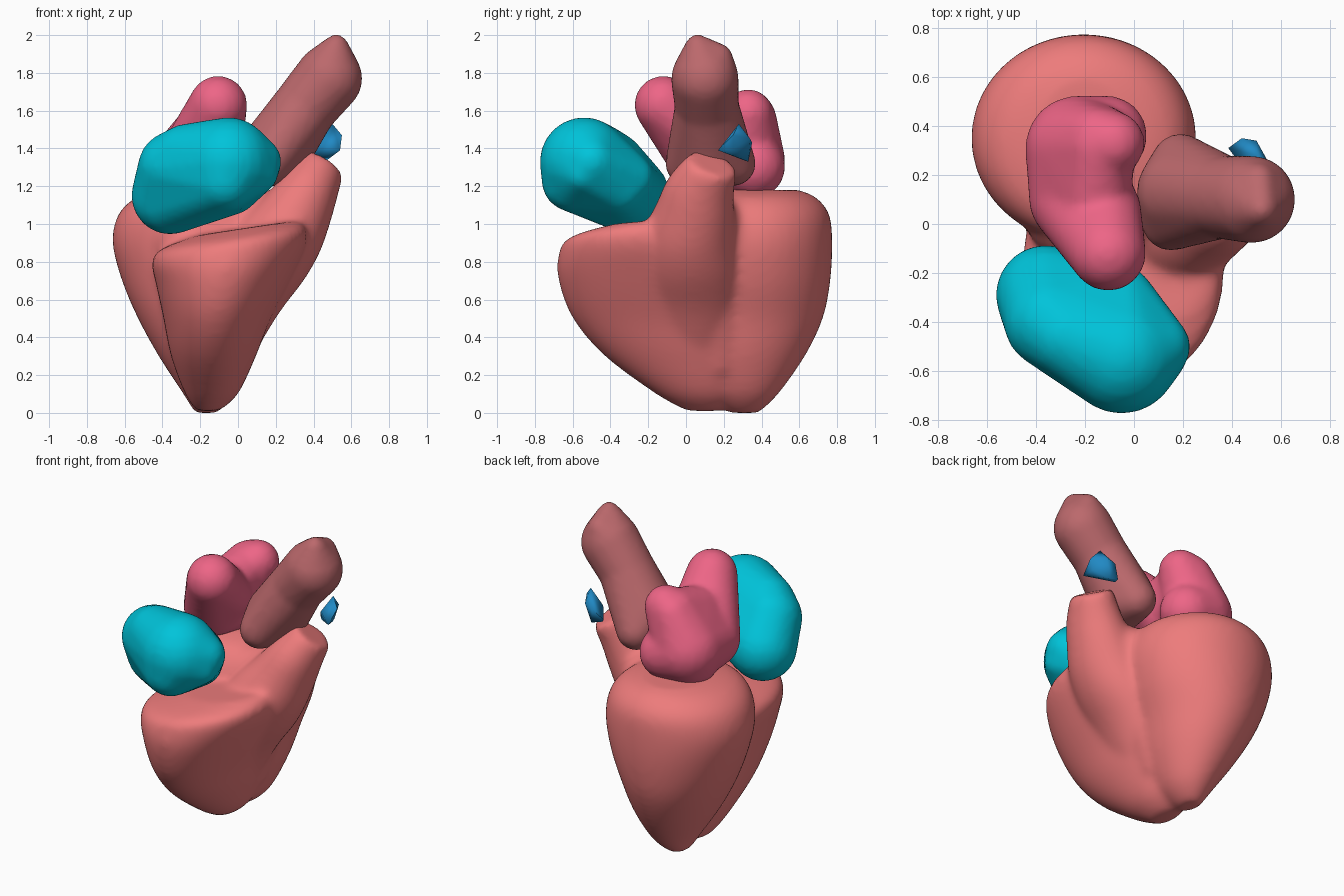
import bpy, bmesh, math
from mathutils import Vector

if "Cube" in bpy.data.objects:
    bpy.data.objects.remove(bpy.data.objects["Cube"])


def ball_hull(bm, balls):
    """Convex skin around a few spheres (x, y, z, radius)."""
    part = bmesh.new()
    for x, y, z, r in balls:
        for i in range(1, 12):
            a = math.pi * i / 12
            for j in range(24):
                b = math.tau * j / 24
                part.verts.new((x + r * math.sin(a) * math.cos(b),
                                y + r * math.sin(a) * math.sin(b), z + r * math.cos(a)))
        part.verts.new((x, y, z + r))
        part.verts.new((x, y, z - r))
    bmesh.ops.convex_hull(part, input=part.verts)
    bmesh.ops.delete(part, geom=[v for v in part.verts if not v.link_faces], context='VERTS')
    tmp = bpy.data.meshes.new("tmp")
    part.to_mesh(tmp)
    bm.from_mesh(tmp)
    part.free()
    bpy.data.meshes.remove(tmp)


def smooth_rows(rows, steps=4):
    """Catmull-Rom in-betweens for rows of numbers."""
    out = []
    for i in range(len(rows) - 1):
        p0, p1, p2, p3 = rows[max(i - 1, 0)], rows[i], rows[i + 1], rows[min(i + 2, len(rows) - 1)]
        for s in range(steps):
            t = s / steps
            out.append([b + .5 * t * (c - a + t * (2 * a - 5 * b + 4 * c - d + t * (3 * (b - c) + d - a)))
                        for a, b, c, d in zip(p0, p1, p2, p3)])
    return out + [list(rows[-1])]


def loft(bm, rings, n=40):
    """Closed skin through elliptical rings (x, y, z, rx, ry, normal x, normal y)."""
    rows = []
    for x, y, z, rx, ry, nx, ny in smooth_rows(rings):
        q = Vector((0, 0, 1)).rotation_difference(Vector((nx, ny, 1)))
        rows.append([bm.verts.new(Vector((x, y, z)) + q @ Vector(
            (rx * math.cos(math.tau * k / n), ry * math.sin(math.tau * k / n), 0)))
            for k in range(n)])
    for a, b in zip(rows, rows[1:]):
        for k in range(n):
            bm.faces.new((a[k], a[(k + 1) % n], b[(k + 1) % n], b[k]))
    bm.faces.new(rows[0][::-1])
    bm.faces.new(rows[-1])


def finish(name, bm, color, voxel=0.02, smooth=6):
    bmesh.ops.recalc_face_normals(bm, faces=bm.faces)
    me = bpy.data.meshes.new(name)
    bm.to_mesh(me)
    bm.free()
    ob = bpy.data.objects.new(name, me)
    bpy.context.collection.objects.link(ob)
    mat = bpy.data.materials.new(name)
    mat.diffuse_color = (*color, 1)
    mat.use_nodes = True
    mat.node_tree.nodes["Principled BSDF"].inputs["Base Color"].default_value = mat.diffuse_color
    me.materials.append(mat)
    if voxel:
        m = ob.modifiers.new("fuse", 'REMESH')
        m.mode = 'VOXEL'
        m.voxel_size = voxel
        m.use_smooth_shade = True
        s = ob.modifiers.new("soften", 'SMOOTH')
        s.iterations = smooth
    else:
        bpy.context.view_layer.objects.active = ob
        ob.select_set(True)
        bpy.ops.object.shade_smooth_by_angle(angle=math.radians(70))
        ob.select_set(False)
    return ob


# ventricles: left lobe, right lobe and the outflow cone
bm = bmesh.new()
loft(bm, [(-.17, .31, 0, .06, .08, 0, 0), (-.15, .31, .1, .14, .18, 0, 0),
          (-.17, .32, .3, .25, .31, 0, 0), (-.195, .34, .5, .335, .385, 0, 0),
          (-.20, .35, .7, .415, .415, 0, 0), (-.205, .35, .9, .46, .425, 0, 0),
          (-.205, .345, 1.05, .43, .415, 0, 0), (-.2, .34, 1.14, .34, .35, 0, 0),
          (-.2, .36, 1.18, .2, .24, 0, 0)])
loft(bm, [(-.16, .1, .01, .06, .10, 0, 0), (-.14, .07, .1, .14, .23, 0, 0),
          (-.13, -.02, .3, .225, .41, 0, 0), (-.11, -.10, .5, .285, .50, 0, 0),
          (-.075, -.15, .7, .36, .525, -.05, 0), (-.05, -.19, .84, .41, .485, -.1, 0),
          (-.02, -.21, .92, .385, .415, -.13, 0), (.05, -.14, .98, .28, .28, -.15, 0)])
loft(bm, [(-.08, .05, .3, .16, .2, 0, 0), (.02, .03, .55, .2, .26, .1, .05),
          (.12, .02, .75, .235, .27, .2, .05), (.21, .02, .92, .235, .25, .3, .1),
          (.31, .05, 1.07, .19, .21, .35, .2), (.385, .08, 1.2, .155, .18, .5, .25),
          (.45, .14, 1.32, .125, .135, .6, .35)])
# fill between the lobes
ball_hull(bm, [(-.1, .2, .3, .13), (.05, .16, .95, .2), (.18, .13, 1.04, .14), (-.25, .05, .9, .2)])
ball_hull(bm, [(-.04, .18, .28, .11), (0, .17, .5, .14), (.09, .16, .85, .19), (.17, .15, 1.0, .16)])
finish("ventricles", bm, (.85, .2, .2), smooth=16)

# right atrium
bm = bmesh.new()
ball_hull(bm, [(-.36, -.29, 1.15, .205), (-.34, -.40, 1.30, .19), (-.05, -.54, 1.33, .235),
               (.10, -.5, 1.33, .13), (-.03, -.36, 1.19, .14), (-.07, -.60, 1.23, .165),
               (.12, -.55, 1.26, .09), (-.05, -.3, 1.24, .13), (-.27, -.46, 1.36, .17)])
finish("right_atrium", bm, (0, .55, .7), smooth=4)

# left atrium: front lobe, back lobe and the bridge between
bm = bmesh.new()
front = (-.105, -.12, 1.63, .155)
low = (-.25, .1, 1.33, .18)
back = (-.23, .31, 1.34, .215)
ball_hull(bm, [front, low, (-.12, .06, 1.47, .15)])
ball_hull(bm, [low, back, (-.16, .12, 1.50, .15), (-.14, .32, 1.55, .15)])
ball_hull(bm, [back, (-.085, .33, 1.585, .13), (-.15, .35, 1.56, .13)])
ball_hull(bm, [back, (-.11, .36, 1.3, .165), (-.25, .31, 1.29, .18)])
finish("left_atrium", bm, (.85, .13, .24), smooth=8)

# aorta: wide root, narrower neck, swollen end with a slanted tip
bm = bmesh.new()
neck = (.355, .11, 1.62, .17)
ball_hull(bm, [(.2, .13, 1.39, .19), (.15, .01, 1.32, .12), (.19, .25, 1.32, .12), neck])
ball_hull(bm, [neck, (.48, .1, 1.77, .18), (.52, .06, 1.94, .065), (.51, .18, 1.89, .065)])
finish("aorta", bm, (.5, .14, .15), smooth=6)

# small valve cusp above the outflow cone
bm = bmesh.new()
for p in [(.5, .28, 1.53), (.55, .25, 1.47), (.54, .17, 1.39), (.4, .3, 1.34), (.385, .31, 1.36),
          (.44, .35, 1.43), (.46, .33, 1.33), (.53, .25, 1.40), (.43, .25, 1.42), (.5, .34, 1.45)]:
    bm.verts.new(p)
bmesh.ops.convex_hull(bm, input=bm.verts)
bmesh.ops.delete(bm, geom=[v for v in bm.verts if not v.link_faces], context='VERTS')
finish("valve_cusp", bm, (.015, .25, .55), voxel=0)
